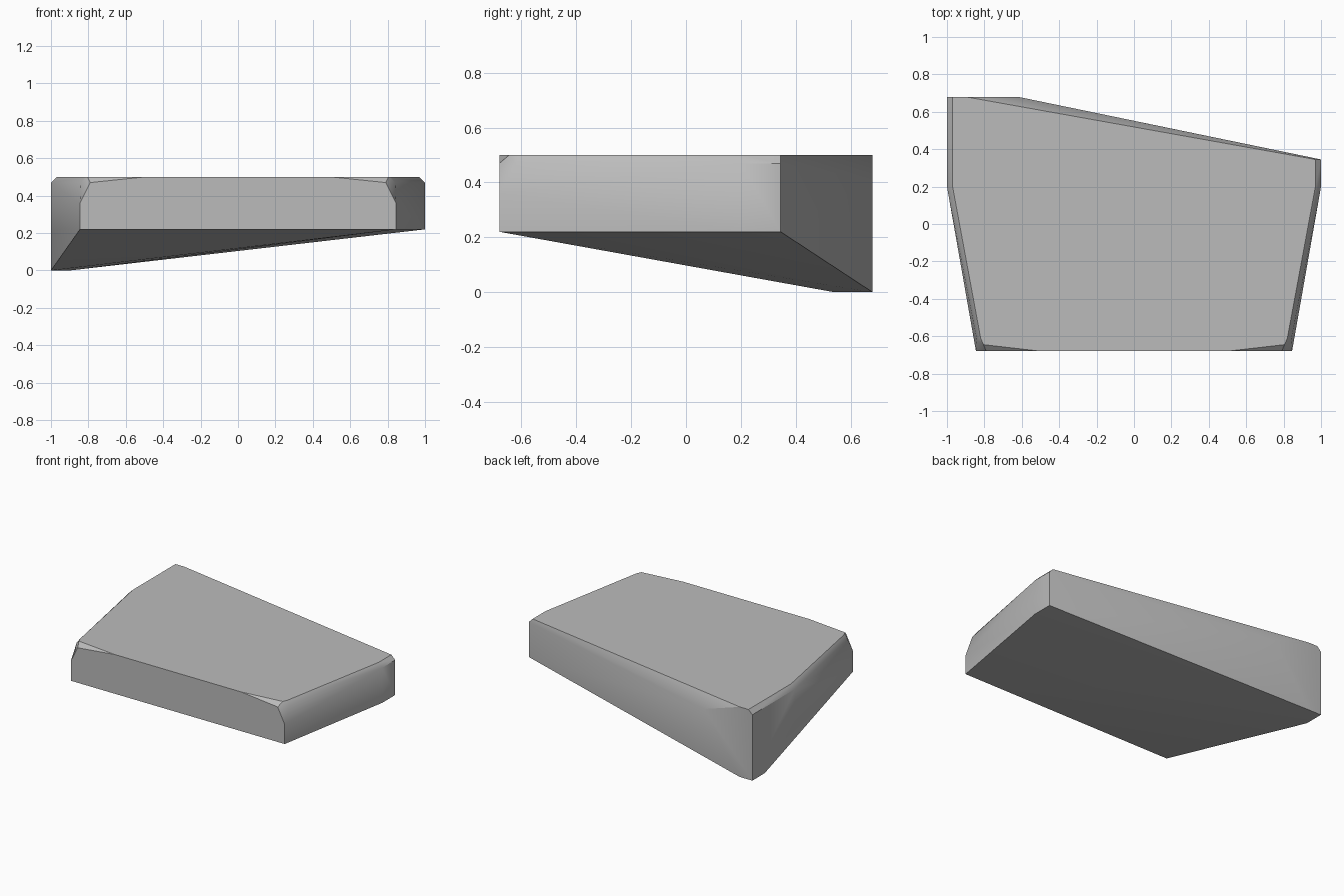
import bpy
import bmesh
import math

# Remove the default cube
default_cube = bpy.data.objects.get("Cube")
if default_cube:
    bpy.data.objects.remove(default_cube, do_unlink=True)


def make_material(name, color):
    material = bpy.data.materials.new(name)
    material.use_nodes = True
    material.diffuse_color = color
    material.node_tree.nodes["Principled BSDF"].inputs["Base Color"].default_value = color
    return material


TOP, SHOULDER, BULGE, LEDGE = 0.5, 0.47, 0.41, 0.22
FRONT, BACK, BACK_LOW = -0.68, 0.68, 0.345
BEVEL = 0.03
points = []

# Both flanks share the same profile, but reach different depths at the back
for side, rear in ((1, BACK_LOW), (-1, BACK)):
    flank = [(1.0, rear), (1.0, 0.2), (0.97, 0.1)]
    for x, y in flank:
        points.append((side * x, y, LEDGE))
        points.append((side * x, y, SHOULDER))
        points.append((side * (x - BEVEL), y, TOP))

    # Softened front corner
    points += [
        (side * 0.845, FRONT, LEDGE),
        (side * 0.845, FRONT, 0.36),
        (side * 0.84, -0.62, SHOULDER),
        (side * 0.79, FRONT, SHOULDER),
        (side * 0.82, -0.61, TOP),
        (side * 0.805, -0.645, TOP),
        (side * 0.78, -0.645, TOP),
        (side * 0.5, FRONT, TOP),
    ]

# Bulging back wall
points += [(-0.62, BACK, BULGE), (1.0, BACK_LOW, BULGE), (-0.9, BACK, TOP)]

# Lowest corner of the sloping underside
points += [(-1.0, BACK, 0), (-0.9, BACK, 0), (-1.0, 0.54, 0)]

# Wrap the guide points in a convex block
bm = bmesh.new()
for point in points:
    bm.verts.new(point)
hull = bmesh.ops.convex_hull(bm, input=bm.verts)
loose = {v for v in hull["geom_interior"] + hull["geom_unused"]
         if isinstance(v, bmesh.types.BMVert)}
bmesh.ops.delete(bm, geom=list(loose), context="VERTS")
bmesh.ops.dissolve_limit(bm, angle_limit=math.radians(0.5), verts=bm.verts, edges=bm.edges)
bmesh.ops.recalc_face_normals(bm, faces=bm.faces)
mesh = bpy.data.meshes.new("wedge_block")
bm.to_mesh(mesh)
bm.free()

block = bpy.data.objects.new("wedge_block", mesh)
bpy.context.collection.objects.link(block)
mesh.materials.append(make_material("stone_grey", (0.5, 0.5, 0.5, 1)))

# Smooth the gentle bends and keep the hard edges
bpy.ops.object.select_all(action="DESELECT")
block.select_set(True)
bpy.context.view_layer.objects.active = block
bpy.ops.object.shade_smooth_by_angle(angle=math.radians(30))
